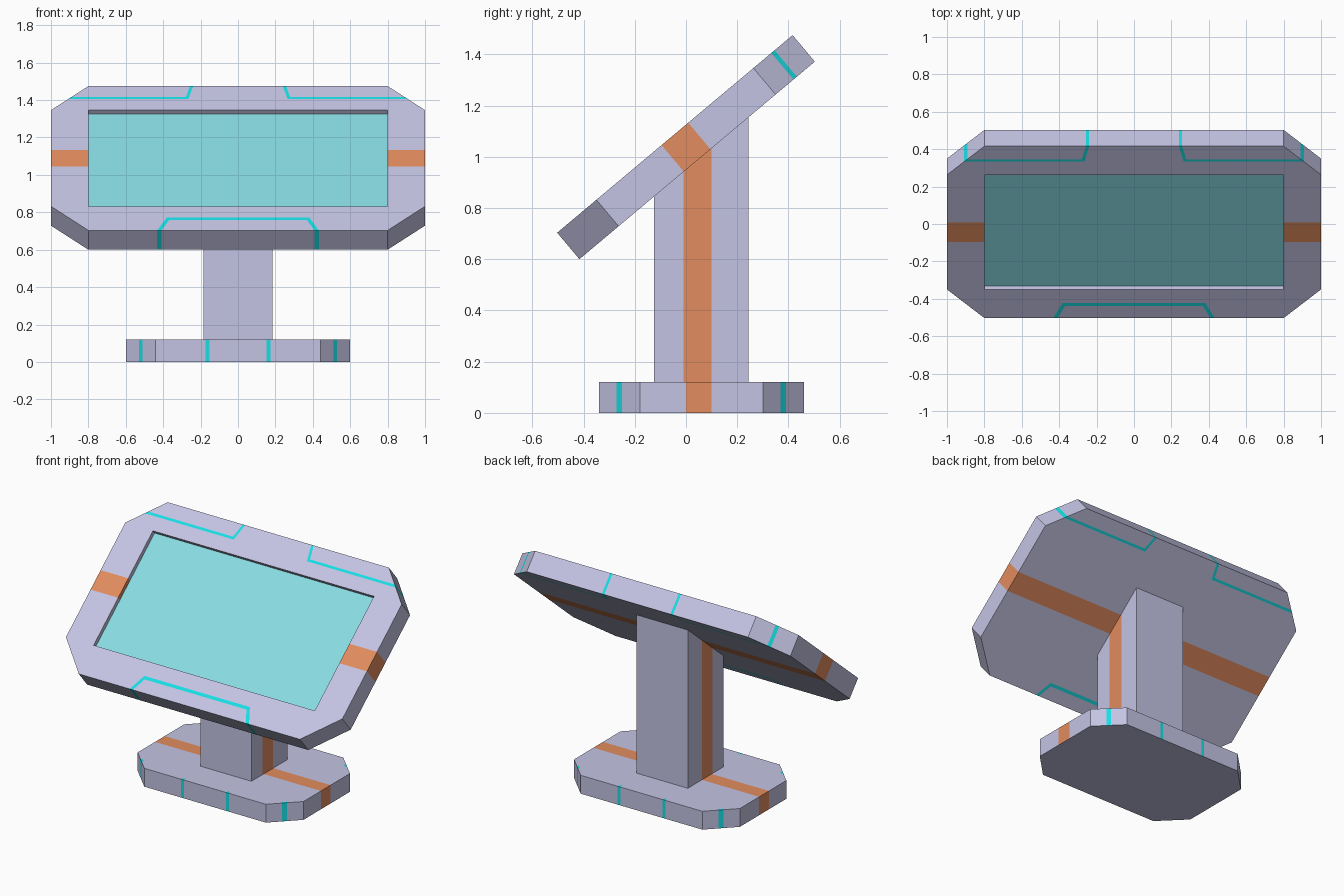
import bpy, bmesh, math
from mathutils import Vector, geometry

if "Cube" in bpy.data.objects:
    bpy.data.objects.remove(bpy.data.objects["Cube"])

# colours
def material(name, srgb):
    m = bpy.data.materials.new(name)
    lin = [((c / 255 + 0.055) / 1.055) ** 2.4 if c > 10 else c / 255 / 12.92 for c in srgb]
    m.diffuse_color = (*lin, 1)
    m.use_nodes = True
    m.node_tree.nodes["Principled BSDF"].inputs["Base Color"].default_value = m.diffuse_color
    return m

MATS = [material("lavender_body", (196, 196, 228)),
        material("orange_band", (226, 140, 94)),
        material("cyan_line", (24, 222, 228)),
        material("screen_teal", (136, 219, 226))]
BODY, ORANGE, LINE, SCREEN = range(4)

# helpers
def prism(outline, z0, z1):
    bm = bmesh.new()
    f = bm.faces.new([bm.verts.new((x, y, z0)) for x, y in outline])
    top = bmesh.ops.extrude_face_region(bm, geom=[f])["geom"]
    for v in top:
        if isinstance(v, bmesh.types.BMVert):
            v.co.z = z1
    bmesh.ops.recalc_face_normals(bm, faces=bm.faces)
    return bm

def octagon(hx, hy, c):
    return [(hx, -hy + c), (hx, hy - c), (hx - c, hy), (-hx + c, hy),
            (-hx, hy - c), (-hx, -hy + c), (-hx + c, -hy), (hx - c, -hy)]

def cut(bm, point, normal):
    bmesh.ops.bisect_plane(bm, geom=bm.verts[:] + bm.edges[:] + bm.faces[:], dist=1e-5,
                           plane_co=(*point, 0), plane_no=(*normal, 0))

def mirror(path):
    return [(-x, y) for x, y in path]

def segments(strokes):
    for path, w in strokes:
        for a, b in zip(path, path[1:]):
            yield Vector(a), Vector(b), w

def cut_strokes(bm, strokes):
    for a, b, w in segments(strokes):
        d = (b - a).normalized()
        n = Vector((-d.y, d.x))
        cut(bm, a + n * w / 2, n)
        cut(bm, a - n * w / 2, n)
        cut(bm, a, d)
        cut(bm, b, d)

def on_stroke(p, strokes):
    for a, b, w in segments(strokes):
        q, t = geometry.intersect_point_line(p, a, b)
        q = a.lerp(b, min(1, max(0, t)))
        if (p - q.to_2d()).length < w / 2:
            return True
    return False

def finish(bm, name, loc, tilt=0):
    me = bpy.data.meshes.new(name)
    bm.to_mesh(me)
    bm.free()
    for m in MATS:
        me.materials.append(m)
    ob = bpy.data.objects.new(name, me)
    ob.location = loc
    ob.rotation_euler.x = tilt
    bpy.context.collection.objects.link(ob)

# tilted display head with recessed screen
T, TILT, HEAD_Z = 0.0675, math.radians(40), 1.0375
SX, SY, BAND = 0.8, 0.4, 0.068
bm = prism(octagon(1.0, 0.6, 0.2), -T, T)
for s in (-1, 1):
    cut(bm, (s * SX, 0), (1, 0))
    cut(bm, (0, s * SY), (0, 1))
mid = [f for f in bm.faces if f.normal.z > 0.9
       and abs(f.calc_center_median().x) < 0.1 and abs(f.calc_center_median().y) < 0.1]
sunk = bmesh.ops.extrude_discrete_faces(bm, faces=mid)["faces"]
bmesh.ops.translate(bm, verts=sunk[0].verts[:], vec=(0, 0, -0.028))
bm.normal_update()

upper = [(0.93, 0.5), (0.272, 0.5), (0.246, 0.61)]
lower = [(0.43, -0.62), (0.375, -0.505), (-0.375, -0.505), (-0.43, -0.62)]
head_strokes = [(upper, 0.017), (mirror(upper), 0.017), (lower, 0.021)]
cut_strokes(bm, head_strokes)
for s in (-1, 1):
    cut(bm, (0, s * BAND), (0, 1))
for f in bm.faces:
    c = f.calc_center_median()
    if abs(c.x) < SX - 0.001 and abs(c.y) < SY - 0.001 and c.z > 0:
        f.material_index = SCREEN
    elif abs(c.y) < BAND:
        f.material_index = ORANGE
    elif on_stroke(c.to_2d(), head_strokes):
        f.material_index = LINE
finish(bm, "display_head", (0, 0, HEAD_Z), TILT)

# column, its top cut to the slope of the head
bm = prism([(-0.185, -0.125), (0.185, -0.125), (0.185, 0.245), (-0.185, 0.245)], 0.1, 1.0)
for v in bm.verts:
    if v.co.z > 0.5:
        v.co.z = HEAD_Z - T / math.cos(TILT) + v.co.y * math.tan(TILT) + 0.02
for y in (-0.01, 0.1):
    cut(bm, (0, y), (0, 1))
bm.normal_update()
for f in bm.faces:
    if abs(f.normal.x) > 0.9 and -0.01 < f.calc_center_median().y < 0.1:
        f.material_index = ORANGE
finish(bm, "column", (0, 0, 0))

# octagonal foot
bm = prism(octagon(0.6, 0.4, 0.16), 0, 0.12)
ticks = []
for sx in (-1, 1):
    for sy in (-1, 1):
        ticks.append(([(sx * 0.163, sy * 0.42), (sx * 0.163, sy * 0.385)], 0.02))
        ticks.append(([(sx * 0.54, sy * 0.34), (sx * 0.51, sy * 0.31)], 0.03))
cut_strokes(bm, ticks)
for y in (-0.06, 0.04):
    cut(bm, (0, y), (0, 1))
bm.normal_update()
for f in bm.faces:
    c = f.calc_center_median()
    if f.normal.z < -0.5:
        continue
    if -0.06 < c.y < 0.04:
        f.material_index = ORANGE
    elif on_stroke(c.to_2d(), ticks):
        f.material_index = LINE
finish(bm, "foot", (0, 0.06, 0))
